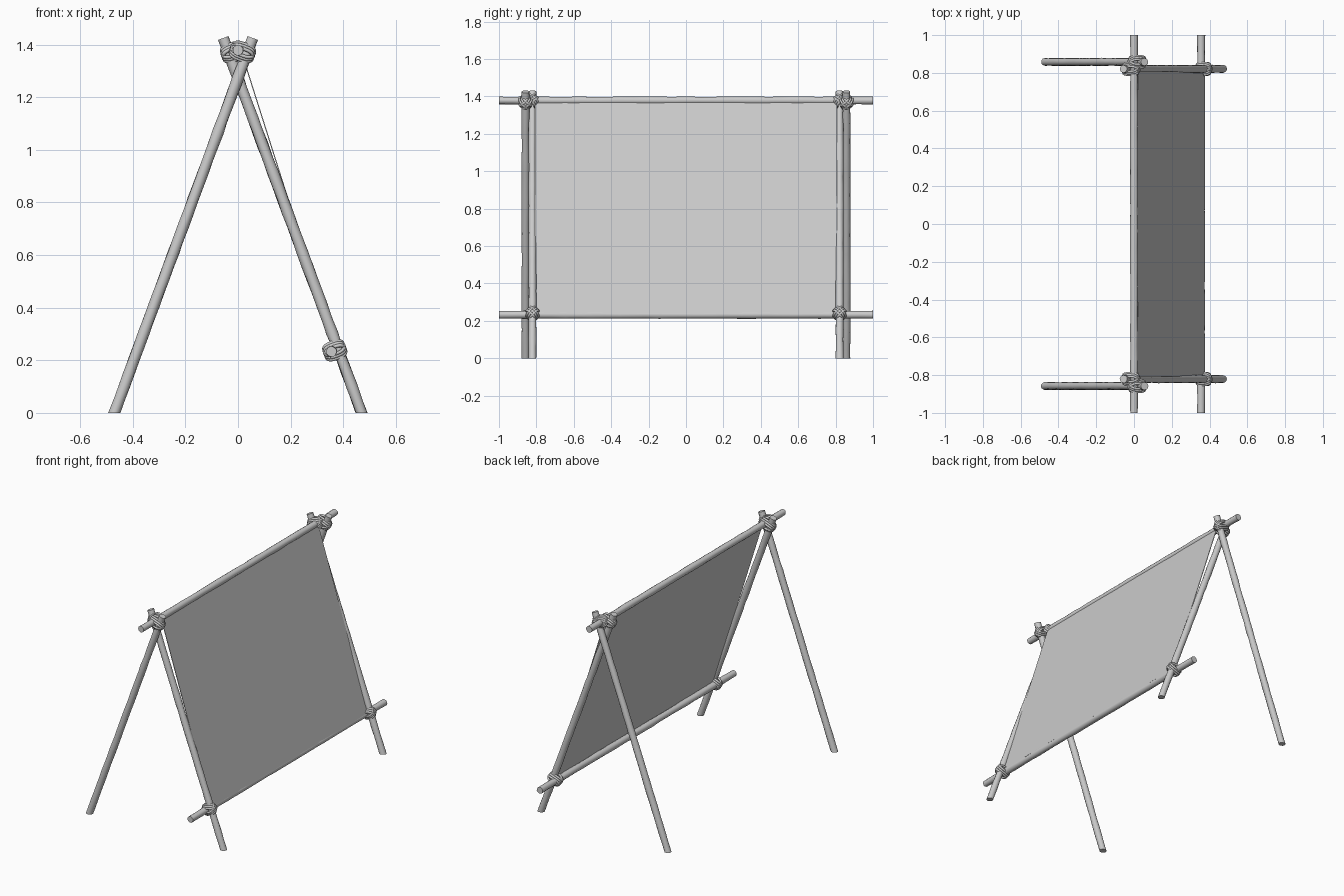
import bpy
import bmesh
import math
import random
from mathutils import Vector
from mathutils.geometry import intersect_line_line

if "Cube" in bpy.data.objects:
    bpy.data.objects.remove(bpy.data.objects["Cube"])

random.seed(4)
R = 0.021        # pole radius
ROPE = 0.007     # rope radius
SIDES = 12

grey = bpy.data.materials.new("plain_grey")
grey.use_nodes = True
COLOUR = (0.6, 0.6, 0.6, 1)
grey.diffuse_color = COLOUR
grey.node_tree.nodes["Principled BSDF"].inputs["Base Color"].default_value = COLOUR


def add(name, data):
    obj = bpy.data.objects.new(name, data)
    bpy.context.collection.objects.link(obj)
    data.materials.append(grey)
    return obj


def pole(name, start, end, grounded=False):
    """Slightly knobbly round pole, optionally cut level with the ground."""
    start, end = Vector(start), Vector(end)
    axis = (end - start).normalized()
    u = axis.cross(Vector((0.3, 0.5, 0.1))).normalized()
    v = axis.cross(u)
    steps = 28
    bm = bmesh.new()
    rings = []
    for i in range(steps + 1):
        centre = start.lerp(end, i / steps)
        swell = R * random.uniform(0.95, 1.04)
        ring = []
        for k in range(SIDES):
            t = math.tau * k / SIDES
            r = swell * random.uniform(0.95, 1.05)
            p = centre + r * (math.cos(t) * u + math.sin(t) * v)
            if grounded and i == 0:
                p -= axis * (p.z / axis.z)
            ring.append(bm.verts.new(p))
        rings.append(ring)
    for low, high in zip(rings, rings[1:]):
        for k in range(SIDES):
            n = (k + 1) % SIDES
            bm.faces.new((low[k], low[n], high[n], high[k])).smooth = True
    bm.faces.new(rings[0][::-1])
    bm.faces.new(rings[-1])
    bmesh.ops.recalc_face_normals(bm, faces=bm.faces)
    for e in bm.edges:
        if len(e.link_faces) == 2 and e.calc_face_angle() > math.radians(50):
            e.smooth = False
    mesh = bpy.data.meshes.new(name)
    bm.to_mesh(mesh)
    bm.free()
    add(name, mesh)
    return start, end


def lashing(name, first, second):
    """Crossed rope loops binding two poles where they pass each other."""
    p, q = intersect_line_line(*first, *second)
    a = (first[1] - first[0]).normalized()
    b = (second[1] - second[0]).normalized()
    n = a.cross(b).normalized()
    centre = (p + q) / 2
    depth = (p - q).length / 2 + R + ROPE * 0.6
    curve = bpy.data.curves.new(name, "CURVE")
    curve.dimensions = "3D"
    curve.bevel_depth = ROPE
    curve.bevel_resolution = 1
    for along, across in ((a + b, a - b), (a - b, a + b)):
        along, across = along.normalized(), across.normalized()
        for strand in (-1, 0, 1):
            spline = curve.splines.new("POLY")
            count = 20
            spline.points.add(count - 1)
            middle = centre + across * strand * ROPE * 1.8
            for k, point in enumerate(spline.points):
                t = math.tau * k / count
                c, s = math.cos(t), math.sin(t)
                c = math.copysign(abs(c) ** 0.7, c)
                s = math.copysign(abs(s) ** 0.7, s)
                pos = middle + n * depth * c + along * R * 1.5 * s
                point.co = (*pos, 1)
            spline.use_cyclic_u = True
            spline.use_smooth = True
    add(name, curve)


# Rails
top_rail = pole("top_rail", (0, -1, 1.378), (0, 1, 1.378))
bottom_rail = pole("bottom_rail", (0.355, -1, 0.233), (0.355, 1, 0.233))

# Crossed legs and rope bindings at each end
for side, label in ((-1, "front"), (1, "back")):
    y_out, y_in = 0.858 * side, 0.821 * side
    prop = pole(label + "_prop_leg", (-0.47, y_out, 0), (0.056, y_out, 1.425), True)
    frame = pole(label + "_frame_leg", (0.47, y_in, 0), (-0.056, y_in, 1.425), True)
    lashing(label + "_prop_lashing", prop, top_rail)
    lashing(label + "_frame_lashing", frame, top_rail)
    lashing(label + "_bottom_lashing", frame, bottom_rail)

# Stretched cloth sheet
mesh = bpy.data.meshes.new("cloth_sheet")
top, bottom, half = (0.012, 1.375), (0.372, 0.24), 0.808
corners = [(x, y * half, z) for (x, z), ys in ((bottom, (-1, 1)), (top, (1, -1))) for y in ys]
mesh.from_pydata(corners, [], [(0, 1, 2, 3)])
cloth = add("cloth_sheet", mesh)
solid = cloth.modifiers.new("thickness", "SOLIDIFY")
solid.thickness = 0.004
solid.offset = 0
